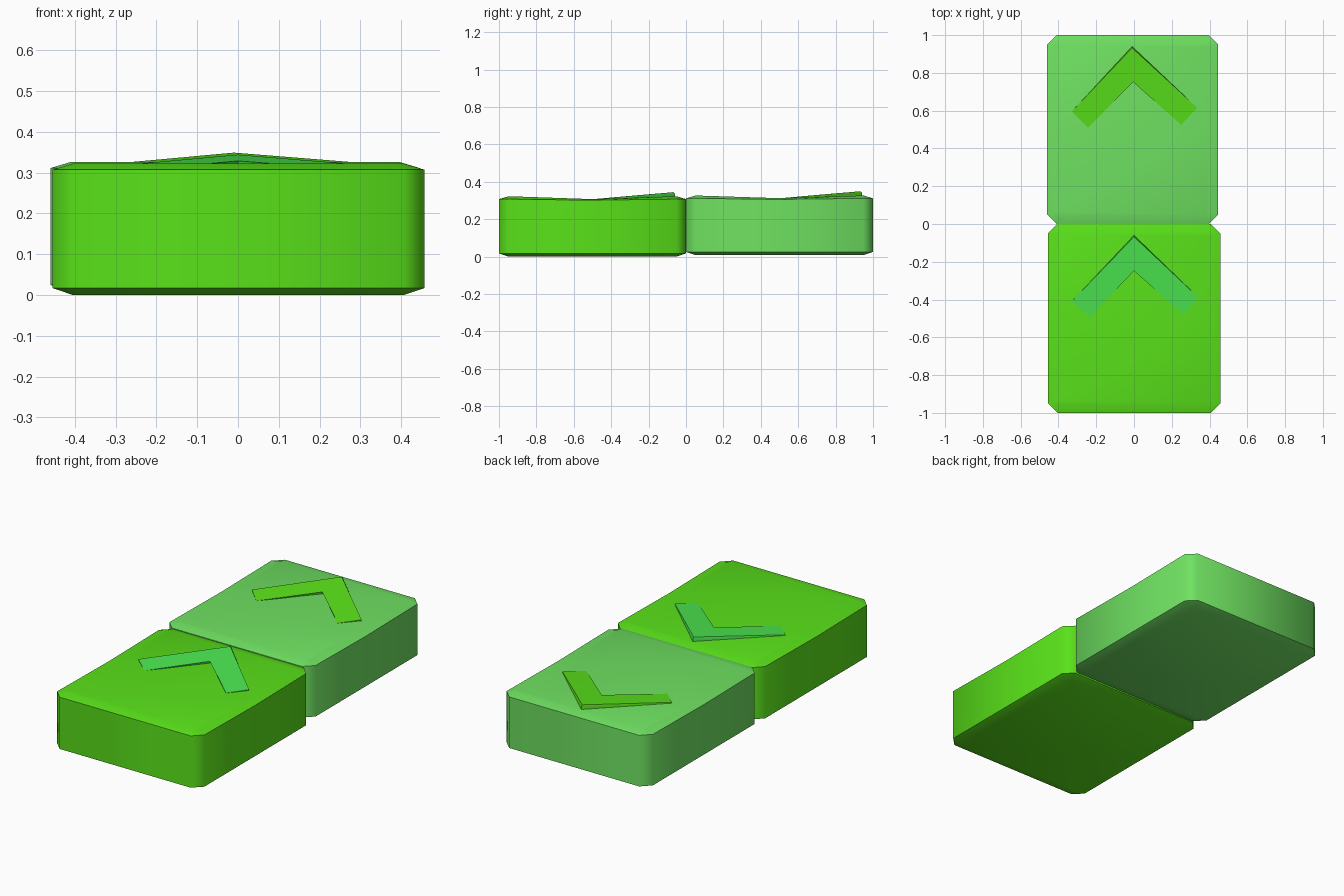
import bpy, bmesh, math

if "Cube" in bpy.data.objects:
    bpy.data.objects.remove(bpy.data.objects["Cube"])


def material(name, rgb):
    mat = bpy.data.materials.new(name)
    mat.diffuse_color = (*rgb, 1)
    mat.use_nodes = True
    mat.node_tree.nodes["Principled BSDF"].inputs["Base Color"].default_value = mat.diffuse_color
    return mat


def finish(bm, name, mat, angle):
    bmesh.ops.recalc_face_normals(bm, faces=bm.faces[:])
    mesh = bpy.data.meshes.new(name)
    bm.to_mesh(mesh)
    bm.free()
    obj = bpy.data.objects.new(name, mesh)
    bpy.context.collection.objects.link(obj)
    mesh.materials.append(mat)
    bpy.ops.object.select_all(action='DESELECT')
    obj.select_set(True)
    bpy.context.view_layer.objects.active = obj
    bpy.ops.object.shade_smooth_by_angle(angle=math.radians(angle))
    return obj


def outline(x0, x1, y0, y1, cut):
    # Cut-corner rectangle with a midpoint on each long side
    ym = (y0 + y1) / 2
    return [(x0 + cut, y0), (x1 - cut, y0), (x1, y0 + cut), (x1, ym), (x1, y1 - cut),
            (x1 - cut, y1), (x0 + cut, y1), (x0, y1 - cut), (x0, ym), (x0, y0 + cut)]


def tile(name, mat, x0, x1, y0, y1, z0, z1, sag):
    # Chamfered slab whose top dips slightly along its middle
    bm = bmesh.new()
    rings = []
    for inset, z in ((.05, z0), (0, z0 + .017), (0, z1 - .015), (.05, z1)):
        # The inset rings keep the cap rectangular with small corner cuts
        pts = outline(x0 + inset, x1 - inset, y0 + inset, y1 - inset,
                      .05 if inset == 0 else .012)
        dip = sag if inset and z == z1 else 0
        dip_mid = sag * .4 if not inset and z > (z0 + z1) / 2 else dip
        rings.append([bm.verts.new((x, y, z - (dip_mid if i in (3, 8) else 0)))
                      for i, (x, y) in enumerate(pts)])
    for a, b in zip(rings, rings[1:]):
        for i in range(10):
            j = (i + 1) % 10
            bm.faces.new((a[i], a[j], b[j], b[i]))
    bm.faces.new(rings[0])
    top = rings[-1]
    bm.faces.new([top[i] for i in (0, 1, 2, 3, 8, 9)])
    bm.faces.new([top[i] for i in (3, 4, 5, 6, 7, 8)])
    return finish(bm, name, mat, 60)


def chevron(name, mat, pts, y_tip, z_tip):
    # Arrow mark, tilted up towards its tip
    bm = bmesh.new()
    levels = []
    for inset, drop in ((0, .045), (0, .008), (.008, 0)):
        cx, cy = 0, y_tip - .27
        levels.append([bm.verts.new((x, y - (inset if k in (0, 3) else 0),
                                     z_tip - drop + .085 * (y - y_tip)))
                       for k, (x, y) in enumerate(pts)])
    for a, b in zip(levels, levels[1:]):
        for i in range(6):
            j = (i + 1) % 6
            bm.faces.new((a[i], a[j], b[j], b[i]))
    for ring in (levels[0], levels[-1]):
        bm.faces.new((ring[0], ring[1], ring[2], ring[3]))
        bm.faces.new((ring[0], ring[3], ring[4], ring[5]))
    return finish(bm, name, mat, 30)


lime = material("lime", (.10, .76, .01))
soft_green = material("soft_green", (.16, .76, .12))
mint = material("mint", (.07, .80, .08))

# Two slabs end to end
tile("front_tile", lime, -.455, .457, -1, 0, 0, .322, .015)
tile("back_tile", soft_green, -.46, .446, 0, 1, .008, .326, .014)

# Raised marks: tip, left arm end, inner notch, right arm end
chevron("front_chevron", mint,
        [(0, -.06), (-.33, -.41), (-.235, -.493), (0, -.24), (.26, -.478), (.342, -.39)],
        -.06, .344)
chevron("back_chevron", lime,
        [(-.01, .94), (-.33, .595), (-.243, .51), (-.005, .76), (.25, .525), (.335, .615)],
        .94, .349)
